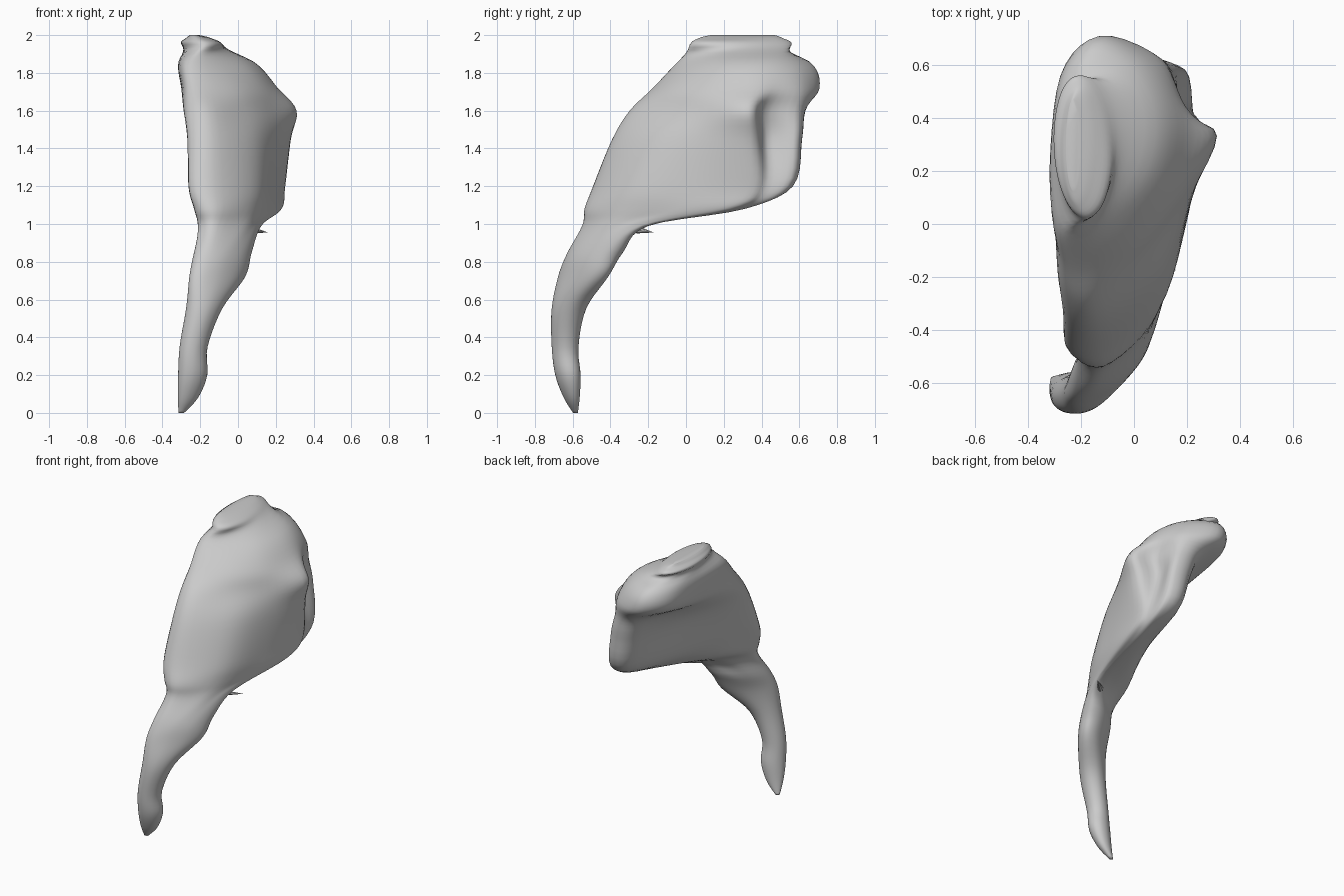
import bpy, bmesh, math
from mathutils import Vector

if "Cube" in bpy.data.objects:
    bpy.data.objects.remove(bpy.data.objects["Cube"])

N = 10  # control points per cross-section


def ellipse(z, cx, cy, a, b, deg):
    """Ring of N points, starting at the front tip, counter-clockwise from above."""
    t = math.radians(deg)
    ring = []
    for i in range(N):
        p = math.pi + 2 * math.pi * i / N
        u, v = a * math.cos(p), b * math.sin(p)
        ring.append(Vector((cx + u * math.cos(t) - v * math.sin(t),
                            cy + u * math.sin(t) + v * math.cos(t), z)))
    return ring


def section(z, *xy):
    return [Vector((x, y, z)) for x, y in zip(xy[::2], xy[1::2])]


def spline(a, b, c, d, t):
    return 0.5 * (2 * b + (c - a) * t + (2 * a - 5 * b + 4 * c - d) * t * t
                  + (3 * b - a - 3 * c + d) * t ** 3)


def refine_ring(r, k):
    return [spline(r[i - 1], r[i], r[(i + 1) % N], r[(i + 2) % N], j / k)
            for i in range(N) for j in range(k)]


# Narrow curved tail: height, centre, half length, half width, turn
tail = [(0.0, -.30, -.585, .015, .012, 20), (.08, -.265, -.605, .055, .04, 20),
        (.2, -.24, -.625, .08, .064, 25), (.35, -.235, -.64, .077, .068, 35),
        (.55, -.18, -.62, .105, .08, 40), (.72, -.11, -.545, .18, .085, 40),
        (.85, -.08, -.48, .19, .095, 43)]

# Broad blade: front tip, outer face, rear corner, groove, back strip, inner face
blade = [
    section(.99, -.21, -.49, -.13, -.55, .02, -.45, .09, -.34, .12, -.25,
            .12, -.21, .1, -.2, .05, -.21, -.08, -.29, -.18, -.41),
    section(1.08, -.23, -.48, -.11, -.53, .08, -.35, .18, -.06, .23, .2,
            .21, .28, .18, .31, .12, .24, -.01, 0, -.18, -.27),
    section(1.2, -.26, -.45, -.12, -.48, .1, -.29, .2, .02, .25, .33,
            .22, .43, .2, .55, .07, .52, -.05, .13, -.2, -.25),
    section(1.45, -.26, -.35, -.13, -.38, .08, -.2, .2, .05, .28, .34,
            .16, .43, .17, .59, .01, .57, -.11, .16, -.24, -.18),
    section(1.6, -.27, -.25, -.15, -.29, .04, -.12, .18, .08, .31, .33,
            .18, .42, .13, .6, -.04, .6, -.2, .27, -.28, -.07),
    section(1.72, -.28, -.13, -.18, -.17, .0, -.07, .14, .11, .21, .33,
            .17, .48, .08, .63, -.12, .705, -.27, .53, -.3, .15),
    section(1.86, -.29, 0, -.22, -.04, -.09, .04, .03, .17, .08, .33,
            .06, .48, -.03, .6, -.17, .65, -.28, .51, -.315, .22)]

# Rounded crest
crest = [(1.95, -.19, .29, .27, .11, 92), (1.985, -.21, .29, .22, .065, 90),
         (2.0, -.23, .3, .17, .025, 90)]

rings = [ellipse(*e) for e in tail] + blade + [ellipse(*e) for e in crest]
rings = [refine_ring(r, 5) for r in rings]

# Smooth loft through all sections
loft = []
last = len(rings) - 1
for s in range(last):
    quad = [rings[max(0, min(last, s + o))] for o in (-1, 0, 1, 2)]
    for j in range(5):
        loft.append([spline(a, b, c, d, j / 5) for a, b, c, d in zip(*quad)])
loft.append(rings[-1])

bm = bmesh.new()
rows = [[bm.verts.new(p) for p in r] for r in loft]
m = len(rows[0])
for lo, hi in zip(rows, rows[1:]):
    for i in range(m):
        k = (i + 1) % m
        bm.faces.new((lo[i], lo[k], hi[k], hi[i]))
bm.faces.new(rows[0][::-1])
bm.faces.new(rows[-1])
bmesh.ops.recalc_face_normals(bm, faces=bm.faces)
mesh = bpy.data.meshes.new("curved_blade")
bm.to_mesh(mesh)
bm.free()
obj = bpy.data.objects.new("curved_blade", mesh)
bpy.context.collection.objects.link(obj)
mesh.polygons.foreach_set("use_smooth", [True] * len(mesh.polygons))

# Small spur on the lower edge
start, end = Vector((.06, -.26, .97)), Vector((.16, -.17, .955))
axis = end - start
bpy.ops.mesh.primitive_cone_add(vertices=8, radius1=.02, radius2=0, depth=axis.length,
                                location=(start + end) / 2,
                                rotation=axis.to_track_quat('Z', 'Y').to_euler())
bpy.context.object.name = "edge_spur"
bpy.ops.object.shade_smooth_by_angle()
